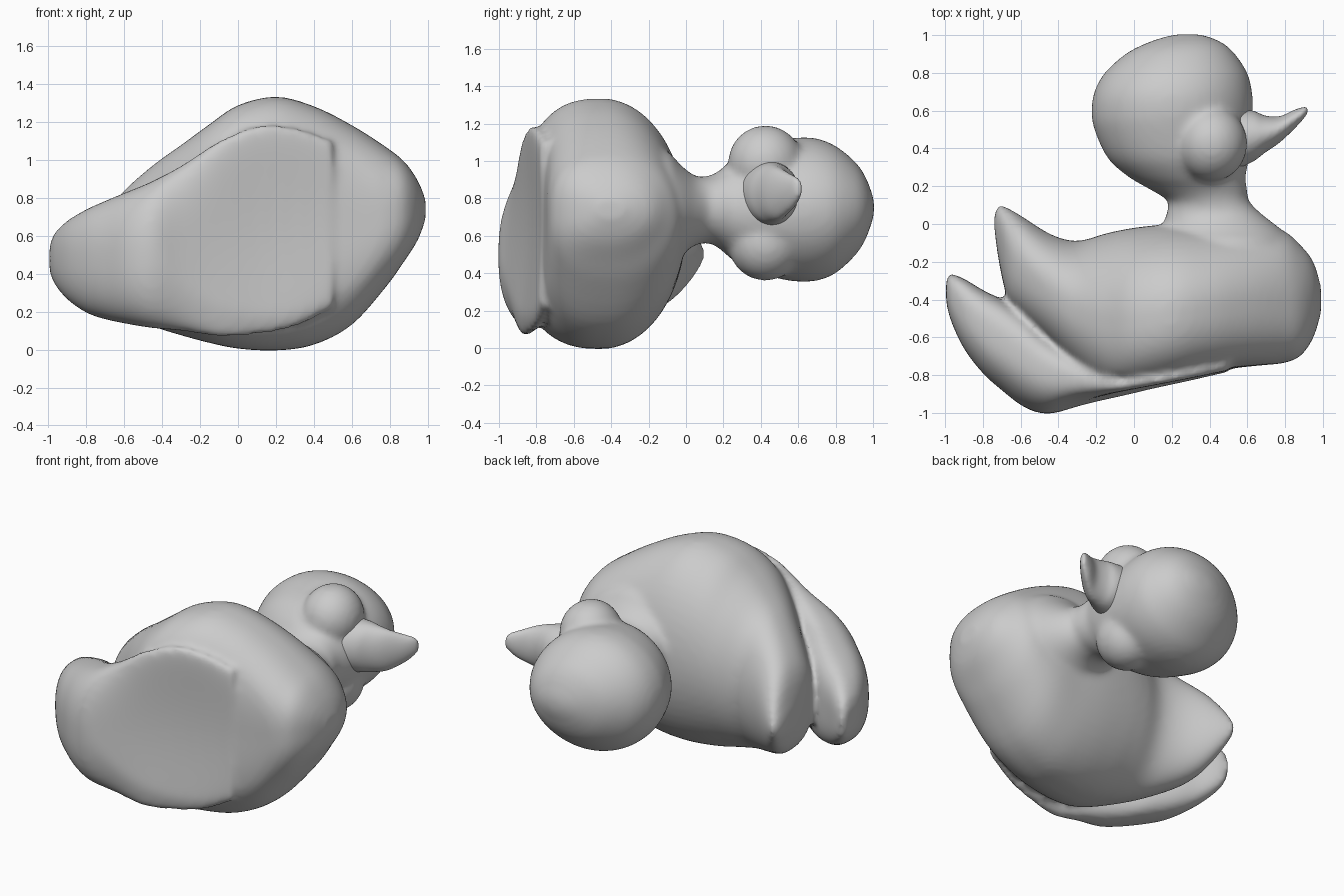
import bpy, bmesh, math
from mathutils import Vector, Matrix

if "Cube" in bpy.data.objects:
    bpy.data.objects.remove(bpy.data.objects["Cube"])

grey = bpy.data.materials.new("plain grey")
grey.use_nodes = True
grey.diffuse_color = (0.6, 0.6, 0.6, 1)
grey.node_tree.nodes["Principled BSDF"].inputs["Base Color"].default_value = (0.6, 0.6, 0.6, 1)
SEG = 56


def spline(rows, steps=4):
    """Smoothly resample the rows of section numbers."""
    out = []
    for i in range(len(rows) - 1):
        p0, p1, p2, p3 = (rows[max(0, min(len(rows) - 1, i + k))] for k in (-1, 0, 1, 2))
        for s in range(steps):
            t = s / steps
            out.append([0.5 * (2 * b + (c - a) * t + (2 * a - 5 * b + 4 * c - d) * t * t
                               + (3 * b - a - 3 * c + d) * t ** 3)
                        for a, b, c, d in zip(p0, p1, p2, p3)])
    return out + [list(rows[-1])]


def dish(p):
    """Press a shallow hollow into the flat base."""
    plane = -0.896 + 0.207 * p.x
    u = ((p.x - 0.17) / 0.62) ** 2 + ((p.z - 0.68) / 0.5) ** 2
    if u < 1 and p.y < plane + 0.12:
        p.y += 0.05 * (1 - u)
    return p


def loft(bm, rows, place, up=2.0, low=2.0, mid=0.5):
    """Rows are (position, a min, a max, b min, b max); sections are superellipses."""
    rings = []
    for pos, a0, a1, b0, b1 in spline(rows):
        am, bc, br = a0 + (a1 - a0) * mid, (b0 + b1) / 2, (b1 - b0) / 2
        ring = []
        for k in range(SEG):
            t = 2 * math.pi * k / SEG
            c, s = math.cos(t), math.sin(t)
            n = up if s > 0 else low
            a = am + math.copysign(abs(s) ** (2 / n), s) * ((a1 - am) if s > 0 else (am - a0))
            b = bc + math.copysign(abs(c) ** (2 / n), c) * br
            ring.append(bm.verts.new(dish(Vector(place(pos, a, b)))))
        rings.append(ring)
    for r, q in zip(rings, rings[1:]):
        for k in range(SEG):
            j = (k + 1) % SEG
            bm.faces.new((r[k], r[j], q[j], q[k]))
    bm.faces.new(rings[0])
    bm.faces.new(rings[-1])


def ball(bm, centre, size):
    m = Matrix.Translation(centre) @ Matrix.Diagonal((*size, 1))
    bmesh.ops.create_uvsphere(bm, u_segments=32, v_segments=20, radius=1, matrix=m)


def finish(bm, name, voxel, rounds):
    """Fuse overlapping shells and soften the joins."""
    bmesh.ops.recalc_face_normals(bm, faces=bm.faces)
    me = bpy.data.meshes.new(name)
    bm.to_mesh(me)
    bm.free()
    me.materials.append(grey)
    ob = bpy.data.objects.new(name, me)
    bpy.context.collection.objects.link(ob)
    r = ob.modifiers.new("fuse", 'REMESH')
    r.mode, r.voxel_size, r.use_smooth_shade = 'VOXEL', voxel, True
    s = ob.modifiers.new("soften", 'SMOOTH')
    s.factor, s.iterations = 0.5, rounds


along_x = lambda p, a, b: (p, a, b)
along_y = lambda p, a, b: (a, p, b)

# torso running back into the pointed upper tail
bm = bmesh.new()
loft(bm, [(-0.74, -0.02, 0.06, 0.46, 0.53), (-0.715, -0.2, 0.1, 0.39, 0.61),
          (-0.67, -0.39, 0.085, 0.28, 0.74), (-0.6, -0.48, 0.045, 0.2, 0.84),
          (-0.44, -0.63, -0.055, 0.12, 0.98), (-0.3, -0.77, -0.09, 0.075, 1.08),
          (-0.15, -0.89, -0.05, 0.035, 1.19), (0, -0.9, -0.02, 0.005, 1.29),
          (0.2, -0.865, 0, -0.005, 1.335), (0.4, -0.82, 0, 0.025, 1.285),
          (0.6, -0.78, 0, 0.13, 1.185), (0.78, -0.74, -0.03, 0.33, 1.07),
          (0.88, -0.7, -0.11, 0.47, 0.99), (0.95, -0.6, -0.2, 0.58, 0.89),
          (0.99, -0.47, -0.33, 0.69, 0.79)], along_x, 2.0, 2.7, 0.48)

# lower tail lobe merging into the base
loft(bm, [(-0.995, -0.41, -0.3, 0.42, 0.54), (-0.97, -0.51, -0.265, 0.35, 0.61),
          (-0.9, -0.66, -0.29, 0.265, 0.68), (-0.8, -0.79, -0.35, 0.195, 0.74),
          (-0.7, -0.88, -0.4, 0.16, 0.785), (-0.58, -0.97, -0.48, 0.135, 0.835),
          (-0.46, -1.005, -0.59, 0.115, 0.885), (-0.3, -0.975, -0.7, 0.1, 0.97),
          (-0.1, -0.935, -0.79, 0.07, 1.1), (0.1, -0.893, -0.77, 0.08, 1.18),
          (0.3, -0.852, -0.74, 0.12, 1.17), (0.5, -0.808, -0.7, 0.22, 1.1)],
     along_x, 3.0, 2.4)

# neck and head
loft(bm, [(-0.22, 0.08, 0.84, 0.38, 1.06), (-0.1, 0.12, 0.83, 0.4, 1.05),
          (-0.03, 0.15, 0.78, 0.49, 0.98), (0.05, 0.17, 0.68, 0.55, 0.92),
          (0.12, 0.18, 0.61, 0.56, 0.92), (0.18, 0.09, 0.6, 0.53, 0.95),
          (0.25, -0.03, 0.59, 0.47, 1.01), (0.35, -0.14, 0.61, 0.41, 1.07),
          (0.5, -0.21, 0.625, 0.37, 1.11), (0.6, -0.225, 0.63, 0.355, 1.125),
          (0.7, -0.21, 0.625, 0.36, 1.12), (0.8, -0.155, 0.6, 0.4, 1.08),
          (0.9, -0.045, 0.535, 0.49, 1.0), (0.955, 0.06, 0.475, 0.57, 0.925),
          (0.99, 0.16, 0.4, 0.66, 0.84), (1.005, 0.23, 0.34, 0.71, 0.79)], along_y)

# cheeks
for z in (0.99, 0.56):
    ball(bm, (0.41, 0.425, z), (0.19, 0.2, 0.2))
finish(bm, "body", 0.019, 10)

# upturned beak
bm = bmesh.new()
loft(bm, [(0.52, 0.28, 0.61, 0.65, 1.0), (0.63, 0.33, 0.6, 0.66, 0.99),
          (0.69, 0.375, 0.575, 0.67, 0.98), (0.77, 0.43, 0.57, 0.69, 0.96),
          (0.85, 0.505, 0.605, 0.74, 0.93), (0.9, 0.56, 0.62, 0.79, 0.91),
          (0.92, 0.59, 0.62, 0.82, 0.88)], along_x)
finish(bm, "beak", 0.012, 4)
